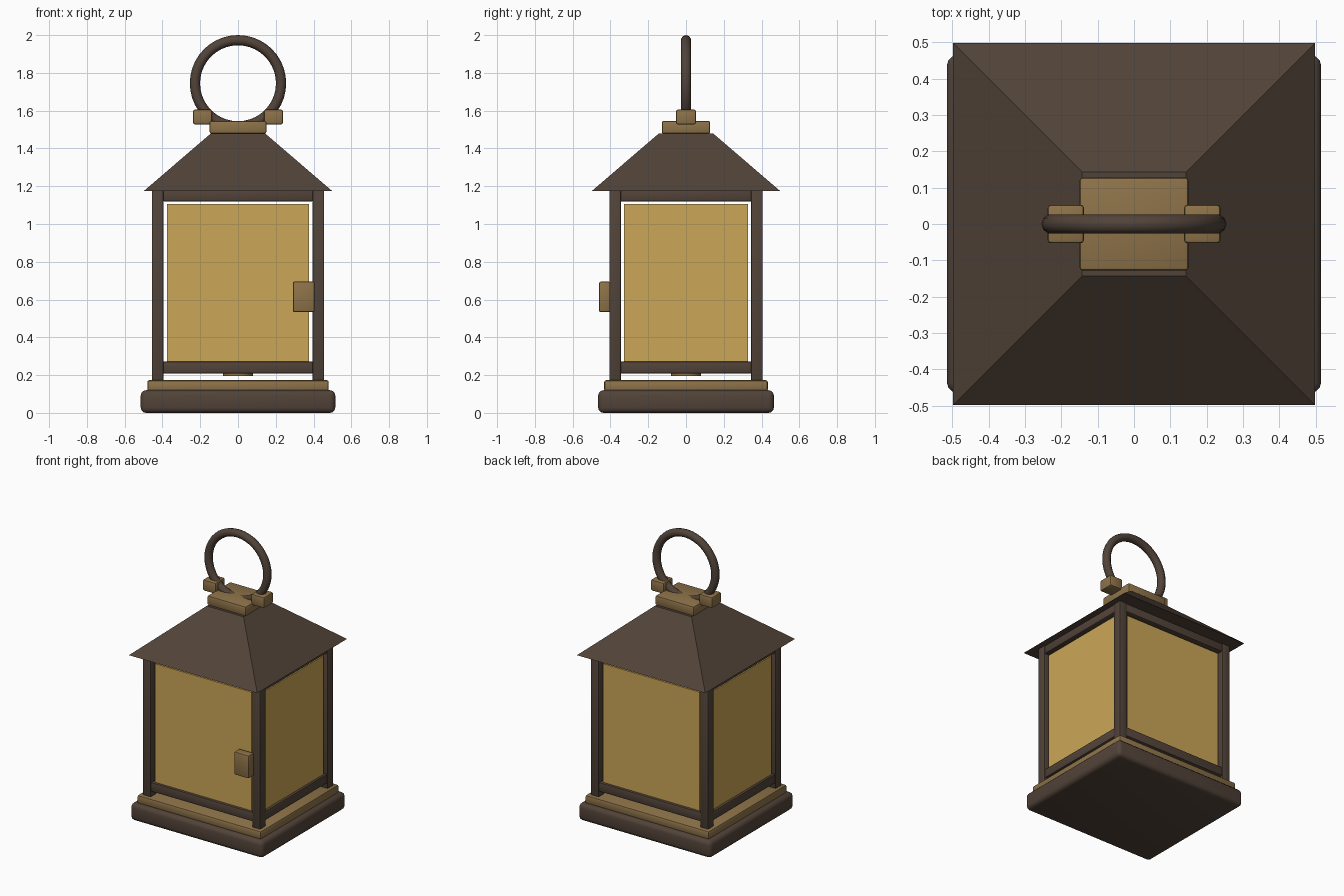
import bpy, bmesh, math

if "Cube" in bpy.data.objects:
    bpy.data.objects.remove(bpy.data.objects["Cube"])


def material(name, rgb):
    m = bpy.data.materials.new(name)
    m.diffuse_color = (*rgb, 1.0)
    m.use_nodes = True
    m.node_tree.nodes["Principled BSDF"].inputs["Base Color"].default_value = m.diffuse_color
    return m


IRON = material("dark_bronze", (0.083, 0.056, 0.040))
BRASS = material("aged_brass", (0.27, 0.17, 0.066))
GLASS = material("amber_glass", (0.60, 0.38, 0.096))


def finish(bm, name, mat, smooth=True):
    bmesh.ops.recalc_face_normals(bm, faces=bm.faces[:])
    me = bpy.data.meshes.new(name)
    bm.to_mesh(me)
    bm.free()
    me.materials.append(mat)
    ob = bpy.data.objects.new(name, me)
    bpy.context.collection.objects.link(ob)
    if smooth:
        bpy.ops.object.select_all(action='DESELECT')
        ob.select_set(True)
        bpy.context.view_layer.objects.active = ob
        bpy.ops.object.shade_smooth_by_angle(angle=math.radians(35))
    return ob


def box(name, mat, x, y, z, bevel=0.0, segments=2):
    """Box from (low, high) ranges on each axis, with rounded edges."""
    bm = bmesh.new()
    bmesh.ops.create_cube(bm, size=1)
    for v in bm.verts:
        v.co = [r[0] if c < 0 else r[1] for c, r in zip(v.co, (x, y, z))]
    if bevel:
        bmesh.ops.bevel(bm, geom=bm.edges[:], offset=bevel,
                        segments=segments, profile=0.5, affect='EDGES')
    return finish(bm, name, mat, bevel > 0)


def span(half, centre=0.0):
    return (centre - half, centre + half)


# Plinth and brass trim
box("base", IRON, span(0.515), span(0.465), (0, 0.12), 0.028, 3)
box("base_trim", BRASS, span(0.48), span(0.433), (0.115, 0.173), 0.01)

# Corner posts
PX, PY = 0.425, 0.375
for sx in (-1, 1):
    for sy in (-1, 1):
        box("corner_post", IRON, span(0.031, sx * PX), span(0.031, sy * PY),
            (0.165, 1.185), 0.006)

# Rails and glass panes on all four sides
for s in (-1, 1):
    for label, z in (("bottom_rail", (0.208, 0.273)), ("top_rail", (1.12, 1.185))):
        box(label, IRON, span(0.40), span(0.026, s * PY), z, 0.008)
        box(label, IRON, span(0.026, s * PX), span(0.35), z, 0.008)
    box("glass_pane", GLASS, span(0.375), span(0.009, s * PY), (0.27, 1.105))
    box("glass_pane", GLASS, span(0.009, s * PX), span(0.328), (0.27, 1.105))

# Door latch
box("latch", BRASS, (0.29, 0.405), (-0.46, -0.40), (0.533, 0.695), 0.009)

# Candle dish inside
bm = bmesh.new()
bmesh.ops.create_cone(bm, cap_ends=True, segments=24, radius1=0.08,
                      radius2=0.08, depth=0.03)
bmesh.ops.translate(bm, verts=bm.verts, vec=(0, 0, 0.21))
finish(bm, "candle_dish", BRASS)

# Four-sided roof
bm = bmesh.new()
bmesh.ops.create_cube(bm, size=2)
for v in bm.verts:
    top = v.co.z > 0
    half = 0.143 if top else 0.498
    v.co = (v.co.x * half, v.co.y * half, 1.48 if top else 1.175)
finish(bm, "roof", IRON, smooth=False)

# Roof cap and ring lugs
box("roof_cap", BRASS, span(0.15), span(0.128), (1.478, 1.545), 0.009)
for s in (-1, 1):
    box("ring_lug", BRASS, span(0.05, s * 0.188), span(0.053),
        (1.528, 1.605), 0.009)

# Carrying ring
bpy.ops.mesh.primitive_torus_add(major_radius=0.228, minor_radius=0.027,
                                 major_segments=40, minor_segments=10,
                                 location=(0, 0, 1.745),
                                 rotation=(math.pi / 2, 0, 0))
ring = bpy.context.object
ring.name = "carrying_ring"
ring.data.materials.append(IRON)
bpy.ops.object.shade_smooth_by_angle(angle=math.radians(40))
